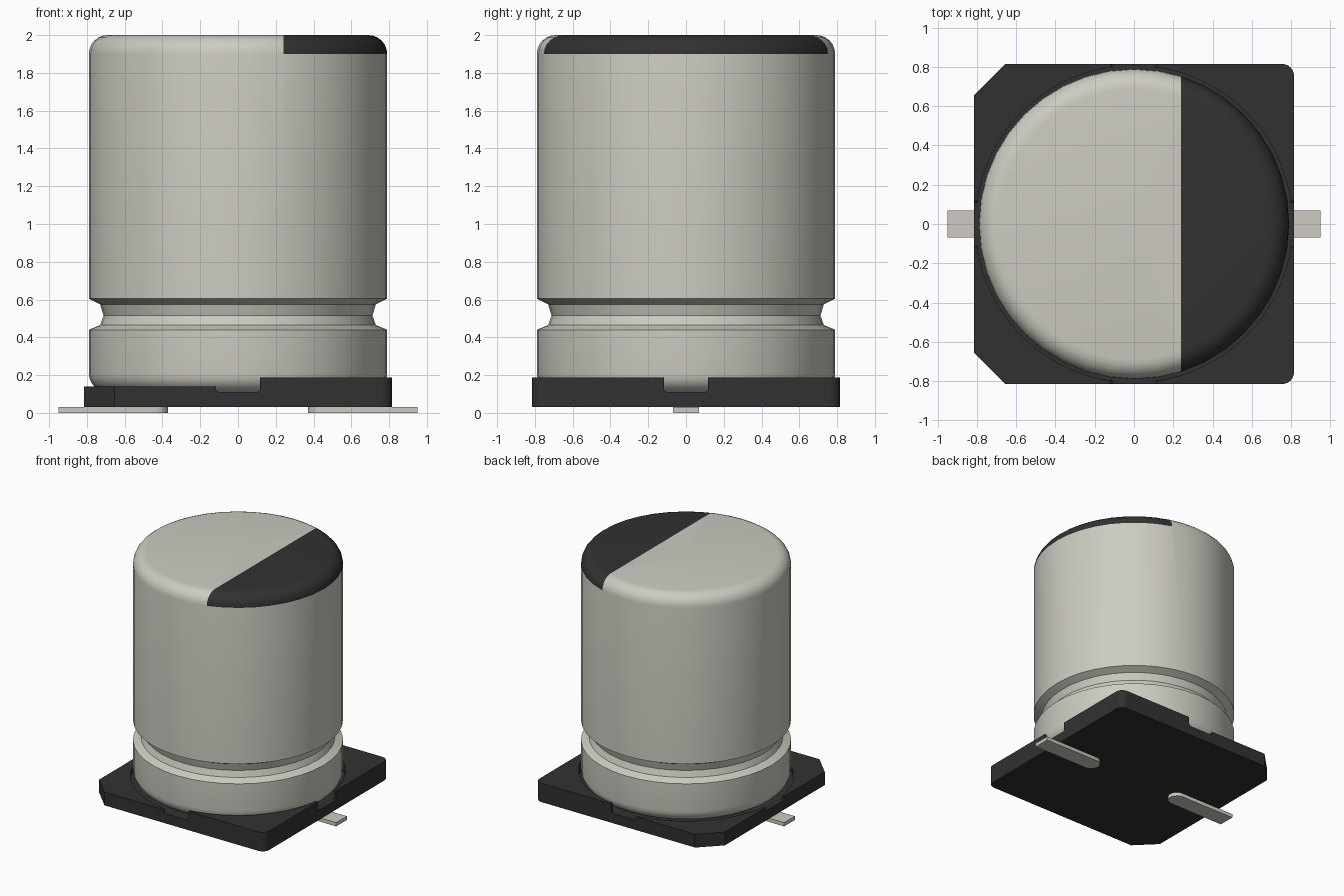
import bpy, bmesh
from math import sin, cos, pi, radians
from mathutils import Matrix, Vector

cube = bpy.data.objects.get("Cube")
if cube:
    bpy.data.objects.remove(cube, do_unlink=True)


def material(name, r, g, b):
    m = bpy.data.materials.new(name)
    m.use_nodes = True
    m.diffuse_color = (r, g, b, 1)
    bsdf = next(n for n in m.node_tree.nodes if n.type == 'BSDF_PRINCIPLED')
    bsdf.inputs["Base Color"].default_value = (r, g, b, 1)
    return m


silver = material("warm silver", 0.61, 0.60, 0.535)
black = material("soft black", 0.031, 0.031, 0.031)


def finish(name, bm, *mats):
    bmesh.ops.recalc_face_normals(bm, faces=bm.faces)
    me = bpy.data.meshes.new(name)
    bm.to_mesh(me)
    bm.free()
    for m in mats:
        me.materials.append(m)
    ob = bpy.data.objects.new(name, me)
    bpy.context.collection.objects.link(ob)
    return ob


def activate(ob):
    bpy.ops.object.select_all(action='DESELECT')
    ob.select_set(True)
    bpy.context.view_layer.objects.active = ob


def smooth(ob, angle):
    activate(ob)
    bpy.ops.object.shade_smooth_by_angle(angle=radians(angle))


def arc(cx, cy, r, start, end, steps=6):
    angles = [radians(start + (end - start) * i / steps) for i in range(steps + 1)]
    return [(cx + r * cos(a), cy + r * sin(a)) for a in angles]


def prism(name, outline, z0, z1, mat):
    bm = bmesh.new()
    face = bm.faces.new([bm.verts.new((x, y, z0)) for x, y in outline])
    new = bmesh.ops.extrude_face_region(bm, geom=[face])["geom"]
    bmesh.ops.translate(bm, vec=(0, 0, z1 - z0),
                        verts=[v for v in new if isinstance(v, bmesh.types.BMVert)])
    return finish(name, bm, mat)


def box_cutter(size, centre, bevel=0):
    bm = bmesh.new()
    bmesh.ops.create_cube(bm, size=1, matrix=Matrix.Translation(centre) @ Matrix.Diagonal((*size, 1)))
    if bevel:
        bmesh.ops.bevel(bm, geom=bm.edges[:], offset=bevel, segments=3, profile=0.5, affect='EDGES')
    return finish("cutter", bm)


def cut(ob, cutter):
    cutter.hide_render = True
    mod = ob.modifiers.new("cut", 'BOOLEAN')
    mod.operation = 'DIFFERENCE'
    mod.solver = 'EXACT'
    mod.object = cutter
    activate(ob)
    bpy.ops.object.modifier_apply(modifier=mod.name)
    bpy.data.objects.remove(cutter, do_unlink=True)


# Metal can: lathed profile with rounded rims and a crimped groove
R, BOTTOM, FILLET, MARK_X = 0.79, 0.11, 0.1, 0.24
profile = [(0, BOTTOM)]
profile += arc(R - FILLET, BOTTOM + FILLET, FILLET, -90, 0)
profile += [(R, 0.44), (0.73, 0.465), (0.712, 0.515), (0.73, 0.575), (R, 0.605)]
profile += arc(R - FILLET, 2 - FILLET, FILLET, 0, 90)
profile += [(0, 2)]
bm = bmesh.new()
verts = [bm.verts.new((r, 0, z)) for r, z in profile]
edges = [bm.edges.new(pair) for pair in zip(verts, verts[1:])]
bmesh.ops.spin(bm, geom=verts + edges, cent=(0, 0, 0), axis=(0, 0, 1),
               angle=2 * pi, steps=40)
bmesh.ops.remove_doubles(bm, verts=bm.verts, dist=0.0005)

# Polarity mark: the top is split and one side coloured
rim = 2 - FILLET
top = [f for f in bm.faces if f.calc_center_median().z > rim]
parts = set(top) | {e for f in top for e in f.edges} | {v for f in top for v in f.verts}
bmesh.ops.bisect_plane(bm, geom=list(parts), dist=0.0001,
                       plane_co=(MARK_X, 0, 0), plane_no=(1, 0, 0))
for f in bm.faces:
    c = f.calc_center_median()
    f.material_index = int(c.z > rim and c.x > MARK_X)
smooth(finish("can", bm, silver, black), 25)

# Base plate: two chamfered corners, two rounded ones
H, CHAMFER, ROUND = 0.815, 0.16, 0.06
outline = [(-H, H - CHAMFER), (-H, CHAMFER - H), (CHAMFER - H, -H)]
outline += arc(H - ROUND, ROUND - H, ROUND, -90, 0)
outline += arc(H - ROUND, H - ROUND, ROUND, 0, 90)
outline += [(CHAMFER - H, H)]
base = prism("base_plate", outline, 0.03, 0.187, black)

# Lowered half, cross channels and round pocket for the can
cut(base, box_cutter((1, 2, 0.2), (-0.5, 0, 0.24)))
for size in ((2, 0.235, 0.2), (0.235, 2, 0.2)):
    cut(base, box_cutter(size, (0, 0, 0.21), 0.02))
cut(base, prism("cutter", arc(0, 0, 0.807, 0, 354.375, 63), 0.108, 0.4, black))
smooth(base, 25)

# Flat leads with rounded inner ends
for side, name in ((1, "left_lead"), (-1, "right_lead")):
    W = 0.07
    shape = [(0.95, -W), (0.95, W)] + arc(0.37 + W, 0, W, 90, 270, 10)
    smooth(prism(name, [(side * x, y) for x, y in shape], 0, 0.031, silver), 25)
